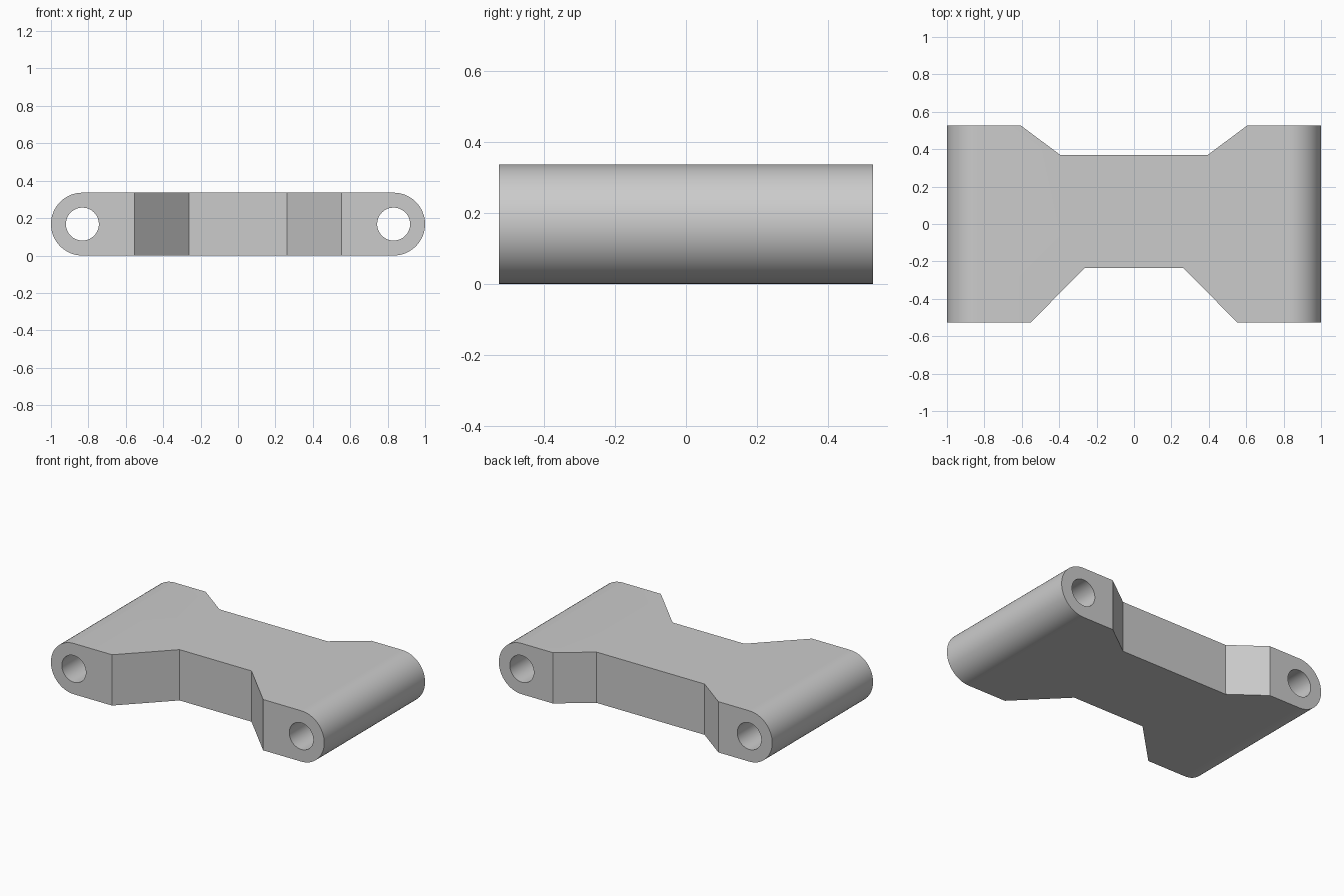
import bpy, bmesh, math
from mathutils import Vector

if "Cube" in bpy.data.objects:
    bpy.data.objects.remove(bpy.data.objects["Cube"], do_unlink=True)

RADIUS, HALF_DEPTH, SEGMENTS = 0.168, 0.527, 32
END_X = 1 - RADIUS
HOLE_RADIUS = 0.088

grey = bpy.data.materials.new("grey")
grey.use_nodes = True
colour = (0.6, 0.6, 0.6, 1)
grey.diffuse_color = colour
grey.node_tree.nodes["Principled BSDF"].inputs["Base Color"].default_value = colour


def prism(name, points, direction):
    """Extrude a planar outline into a closed solid."""
    bm = bmesh.new()
    face = bm.faces.new([bm.verts.new(p) for p in points])
    extruded = bmesh.ops.extrude_face_region(bm, geom=[face])["geom"]
    bmesh.ops.translate(bm, vec=Vector(direction),
                        verts=[v for v in extruded if isinstance(v, bmesh.types.BMVert)])
    bmesh.ops.recalc_face_normals(bm, faces=bm.faces)
    mesh = bpy.data.meshes.new(name)
    bm.to_mesh(mesh)
    bm.free()
    mesh.materials.append(grey)
    obj = bpy.data.objects.new(name, mesh)
    bpy.context.collection.objects.link(obj)
    return obj


def arc(cx, radius, start, sweep, steps, y):
    """Points of an arc in the xz plane."""
    return [(cx + radius * math.cos(start + sweep * i / steps), y,
             RADIUS + radius * math.sin(start + sweep * i / steps))
            for i in range(steps + 1)]


# Slab with rounded ends
outline = (arc(END_X, RADIUS, -math.pi / 2, math.pi, SEGMENTS, -HALF_DEPTH)
           + arc(-END_X, RADIUS, math.pi / 2, math.pi, SEGMENTS, -HALF_DEPTH))
link = prism("link_body", outline, (0, 2 * HALF_DEPTH, 0))

# Pin holes running through both ends
cutters = []
for side, x in (("left", END_X), ("right", -END_X)):
    circle = arc(x, HOLE_RADIUS, 0, 2 * math.pi, 2 * SEGMENTS, -1)[:-1]
    cutters.append(prism(side + "_pin_hole_cutter", circle, (0, 2, 0)))


# Tapered notches in the front and back edges
def notch(name, inner, outer):
    (ix, iy), (ox, oy) = inner, outer
    ex, ey = 2 * ox - ix, 2 * oy - iy
    points = [(-ex, ey, -0.2), (-ix, iy, -0.2), (ix, iy, -0.2), (ex, ey, -0.2)]
    cutters.append(prism(name, points, (0, 0, 1)))


notch("front_notch_cutter", (0.263, -0.235), (0.553, -HALF_DEPTH))
notch("back_notch_cutter", (0.395, 0.37), (0.606, HALF_DEPTH))

bpy.ops.object.select_all(action="DESELECT")
bpy.context.view_layer.objects.active = link
link.select_set(True)
for cutter in cutters:
    cutter.hide_render = True
    mod = link.modifiers.new(cutter.name, "BOOLEAN")
    mod.operation, mod.solver, mod.object = "DIFFERENCE", "EXACT", cutter
    bpy.ops.object.modifier_apply(modifier=mod.name)
for cutter in cutters:
    bpy.data.objects.remove(cutter, do_unlink=True)

bpy.ops.object.shade_smooth_by_angle(angle=math.radians(25))
